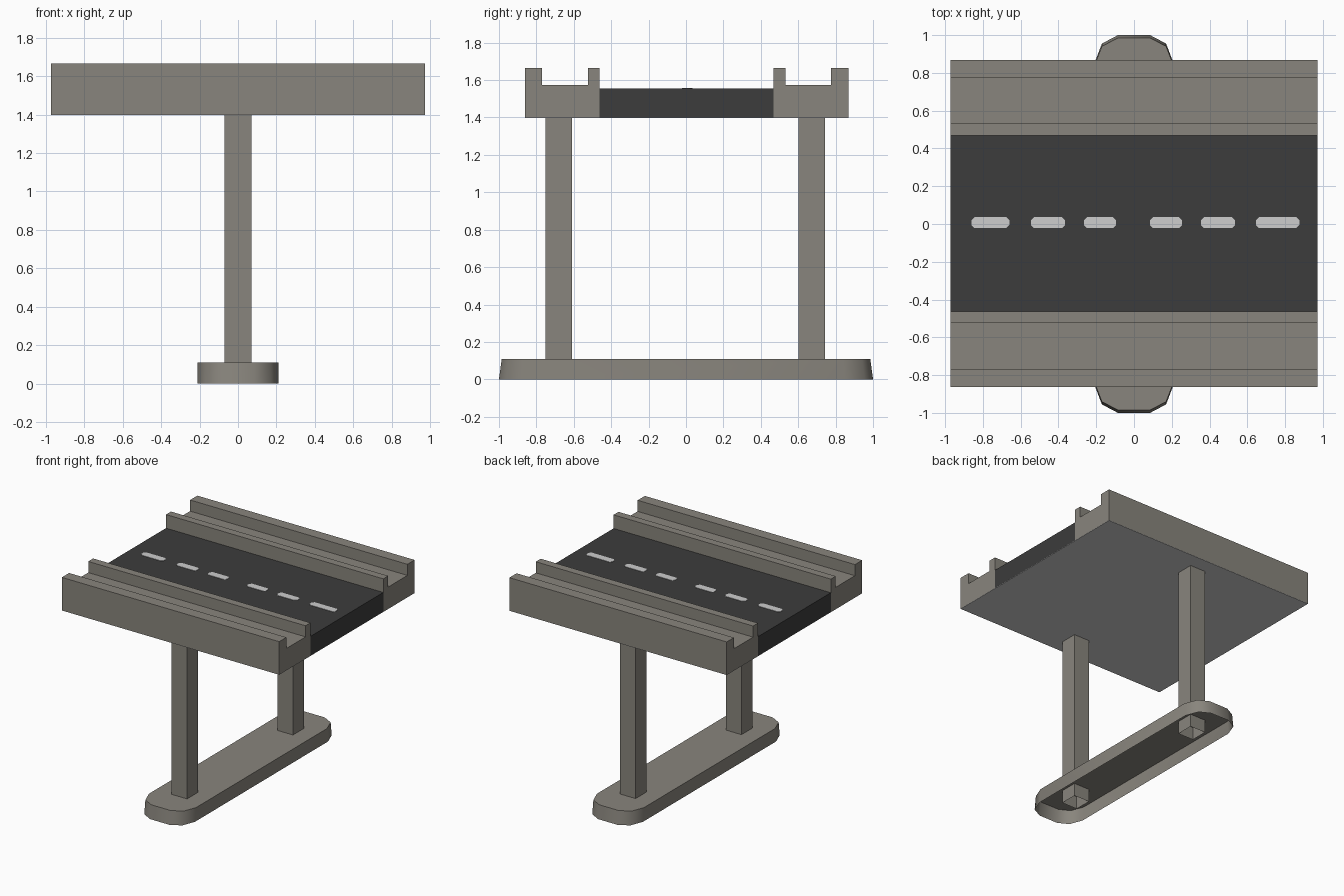
import bpy, bmesh, math

if "Cube" in bpy.data.objects:
    bpy.data.objects.remove(bpy.data.objects["Cube"])


def material(name, rgb):
    m = bpy.data.materials.new(name)
    m.diffuse_color = (*rgb, 1.0)
    m.use_nodes = True
    m.node_tree.nodes["Principled BSDF"].inputs["Base Color"].default_value = m.diffuse_color
    return m


concrete = material("concrete", (0.25, 0.235, 0.205))
asphalt = material("asphalt", (0.045, 0.045, 0.045))
paint = material("light grey", (0.61, 0.61, 0.61))


def loft(name, ring_a, ring_b, mat, cap_a=True, cap_b=True):
    """Solid (or open shell) between two matching rings of points."""
    bm = bmesh.new()
    a = [bm.verts.new(p) for p in ring_a]
    b = [bm.verts.new(p) for p in ring_b]
    n = len(a)
    for i in range(n):
        j = (i + 1) % n
        bm.faces.new((a[i], a[j], b[j], b[i]))
    if cap_a:
        bm.faces.new(a[::-1])
    if cap_b:
        bm.faces.new(b)
    bmesh.ops.recalc_face_normals(bm, faces=bm.faces[:])
    me = bpy.data.meshes.new(name)
    bm.to_mesh(me)
    bm.free()
    me.materials.append(mat)
    ob = bpy.data.objects.new(name, me)
    bpy.context.collection.objects.link(ob)
    return ob


def along_x(name, profile, half, mat):
    return loft(name, [(-half, y, z) for y, z in profile],
                [(half, y, z) for y, z in profile], mat)


def upright(name, outline, z0, z1, mat, **caps):
    return loft(name, [(x, y, z0) for x, y in outline],
                [(x, y, z1) for x, y in outline], mat, **caps)


def rect(x0, x1, y0, y1):
    return [(x0, y0), (x1, y0), (x1, y1), (x0, y1)]


HALF = 0.972           # half length of the deck
BOTTOM, RIM = 1.40, 1.665
YC = 0.003             # the deck sits very slightly off centre

# Road surface
along_x("road", [(YC - 0.465, BOTTOM), (YC + 0.465, BOTTOM),
                 (YC + 0.465, 1.555), (YC - 0.465, 1.555)], HALF, asphalt)

# Channelled walkways on both sides
walkway = [(0.465, BOTTOM), (0.865, BOTTOM), (0.865, RIM), (0.773, RIM),
           (0.773, 1.575), (0.528, 1.575), (0.528, RIM), (0.465, RIM)]
for side, s in (("front", -1), ("back", 1)):
    along_x(side + "_walkway", [(YC + s * y, z) for y, z in walkway], HALF, concrete)

# Pale underside of the deck
upright("deck_underside", rect(-HALF, HALF, YC - 0.865, YC + 0.865),
        BOTTOM - 0.003, BOTTOM, paint)

# Dashed centre line, clipped corners
dashes = [(-0.86, -0.66), (-0.545, -0.365), (-0.265, -0.095),
          (0.085, 0.255), (0.355, 0.535), (0.645, 0.875)]
for i, (x0, x1) in enumerate(dashes):
    y0, y1, c = -0.022, 0.036, 0.016
    upright(f"lane_dash_{i + 1}",
            [(x0 + c, y0), (x1 - c, y0), (x1, y0 + c), (x1, y1 - c),
             (x1 - c, y1), (x0 + c, y1), (x0, y1 - c), (x0, y0 + c)],
            1.553, 1.558, paint)

# Square hollow columns, running down inside the footing
for side, y in (("front", -0.68), ("back", 0.673)):
    upright(side + "_column", rect(-0.07, 0.07, y - 0.071, y + 0.071),
            0.005, BOTTOM, concrete, cap_a=False)

# Long footing: open underneath, ends lean in towards the top
corner = [(0.21, 0.85), (0.17, 0.955), (0.085, 1.0)]
outline = (corner + [(-x, y) for x, y in corner[::-1]]
           + [(-x, -y) for x, y in corner] + [(x, -y) for x, y in corner[::-1]])
footing = loft("footing", [(x, y, 0.0) for x, y in outline],
               [(x, y * 0.985, 0.11) for x, y in outline], concrete, cap_a=False)
bpy.context.view_layer.objects.active = footing
footing.select_set(True)
bpy.ops.object.shade_smooth_by_angle(angle=math.radians(50))
